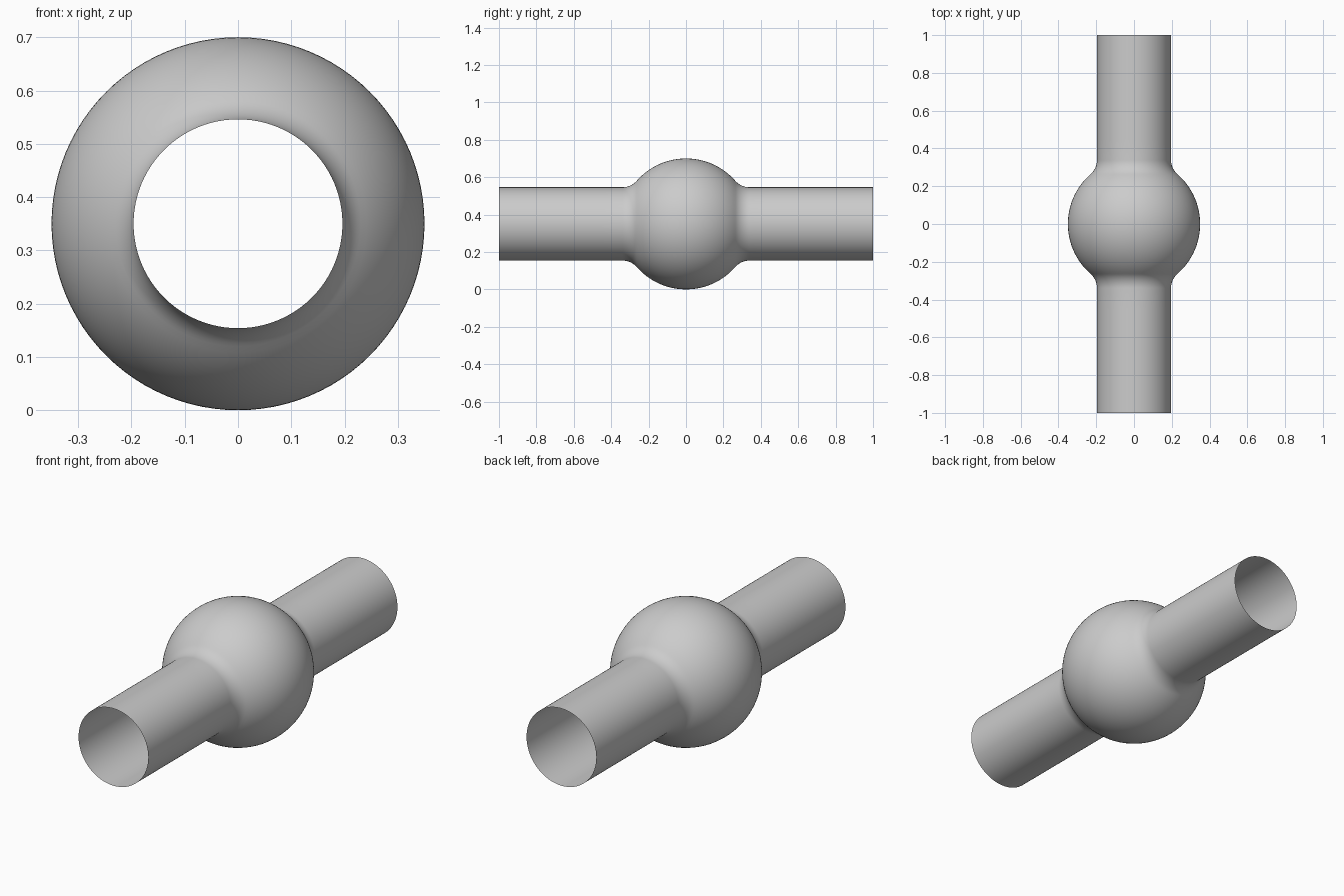
import bpy, bmesh
from math import sin, cos, pi, sqrt, atan2
from mathutils import Matrix, Vector

cube = bpy.data.objects.get("Cube")
if cube:
    bpy.data.objects.remove(cube, do_unlink=True)

BALL, TUBE, FILLET, HALF = 0.35, 0.196, 0.1, 1.0
SEGMENTS = 96

grey = bpy.data.materials.new("light grey")
grey.use_nodes = True
colour = (0.6, 0.6, 0.6, 1)
grey.diffuse_color = colour
grey.node_tree.nodes["Principled BSDF"].inputs["Base Color"].default_value = colour


def arc(cy, cr, radius, start, end, steps):
    """Points (y, r) along an arc, angles measured from the y axis."""
    angles = [start + (end - start) * i / steps for i in range(steps + 1)]
    return [(cy + radius * cos(a), cr + radius * sin(a)) for a in angles]


# Half profile: ball, then fillet tangent to both ball and tube, then tube
fillet_r = TUBE + FILLET
fillet_y = sqrt((BALL + FILLET) ** 2 - fillet_r ** 2)
touch = atan2(fillet_r, fillet_y)
half = arc(0, 0, BALL, pi / 2, touch, 20)
half += arc(fillet_y, fillet_r, FILLET, touch + pi, 3 * pi / 2, 10)[1:]
start_y = half[-1][0]
half += [(start_y + (HALF - start_y) * i / 6, TUBE) for i in range(1, 7)]
profile = [(-y, r) for y, r in reversed(half[1:])] + half

# Revolve the profile around the y axis into one open shell
bm = bmesh.new()
verts = [bm.verts.new((0, y, r)) for y, r in profile]
edges = [bm.edges.new(pair) for pair in zip(verts, verts[1:])]
bmesh.ops.spin(bm, geom=verts + edges, cent=(0, 0, 0), axis=(0, 1, 0),
               angle=2 * pi, steps=SEGMENTS, use_merge=True)
bmesh.ops.remove_doubles(bm, verts=bm.verts, dist=1e-5)
bmesh.ops.recalc_face_normals(bm, faces=bm.faces)
top = max(bm.faces, key=lambda f: f.calc_center_median().z)
if top.normal.dot(Vector((0, 0, 1))) < 0:
    bmesh.ops.reverse_faces(bm, faces=bm.faces)
bmesh.ops.transform(bm, matrix=Matrix.Translation((0, 0, BALL)), verts=bm.verts)
for face in bm.faces:
    face.smooth = True

mesh = bpy.data.meshes.new("ball_and_tube_shell")
bm.to_mesh(mesh)
bm.free()
mesh.materials.append(grey)
shell = bpy.data.objects.new("ball_and_tube_shell", mesh)
bpy.context.collection.objects.link(shell)
